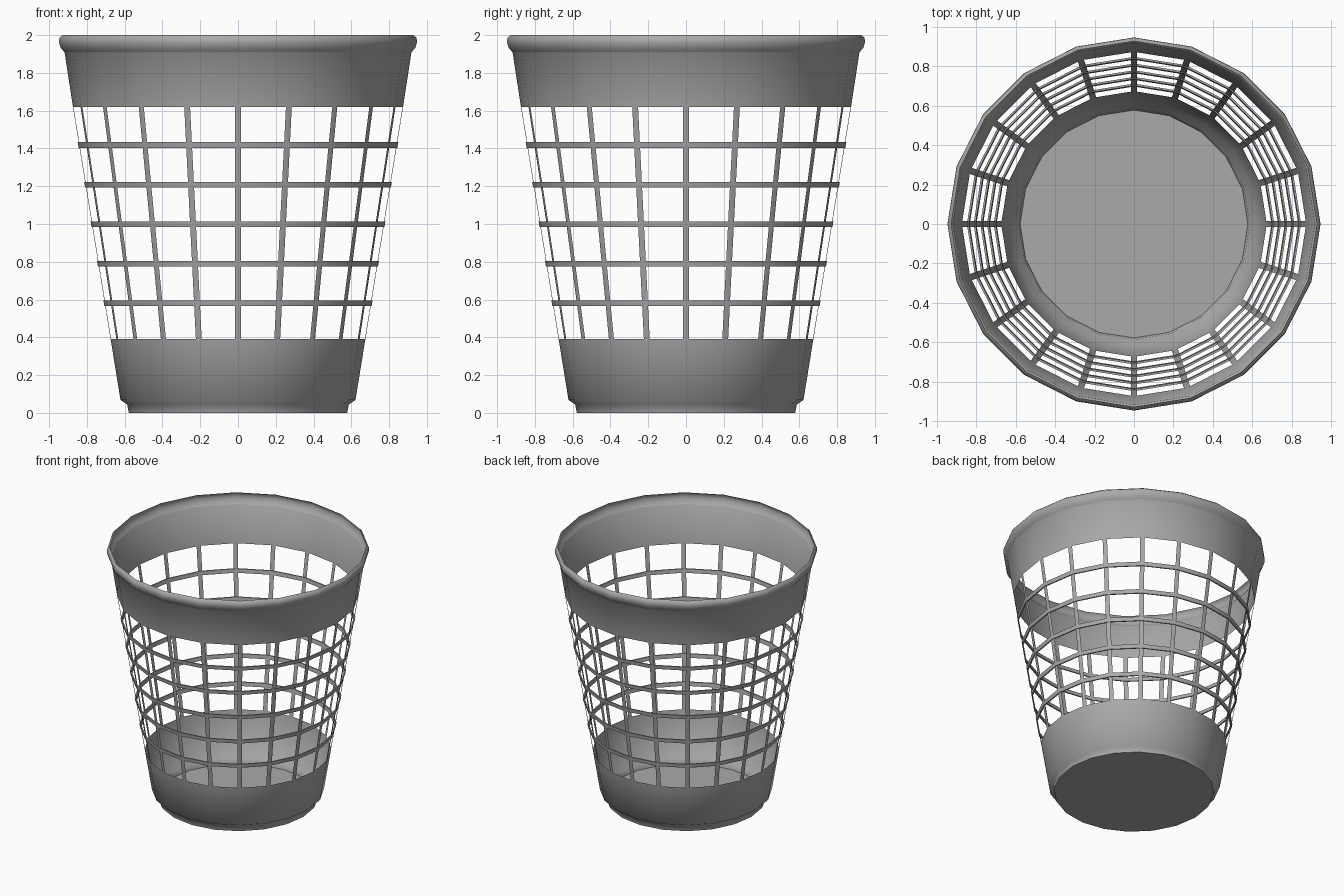
import bpy, bmesh, math
from mathutils import Vector

if "Cube" in bpy.data.objects:
    bpy.data.objects.remove(bpy.data.objects["Cube"])

SIDES = 20
RIB = 0.0165            # half width of an upright rib
HOLE_LOW, HOLE_HIGH = 0.39, 1.62
RINGS = [0.58 + 0.2095 * k for k in range(5)]
RING_H, RING_T = 0.015, 0.005   # half height and half thickness of a ring

grey = bpy.data.materials.new("grey_plastic")
grey.diffuse_color = (0.4, 0.4, 0.4, 1)
grey.use_nodes = True
grey.node_tree.nodes["Principled BSDF"].inputs["Base Color"].default_value = grey.diffuse_color


def corner(i, r, z):
    a = 2 * math.pi * i / SIDES
    return Vector((r * math.cos(a), r * math.sin(a), z))


def wall_radius(z):
    return 0.622 + (z - 0.068) * (0.921 - 0.622) / (1.91 - 0.068)


def finish(name, bm, angle):
    bmesh.ops.remove_doubles(bm, verts=bm.verts, dist=1e-4)
    mesh = bpy.data.meshes.new(name)
    bm.to_mesh(mesh)
    bm.free()
    mesh.materials.append(grey)
    ob = bpy.data.objects.new(name, mesh)
    bpy.context.collection.objects.link(ob)
    bpy.ops.object.select_all(action='DESELECT')
    ob.select_set(True)
    bpy.context.view_layer.objects.active = ob
    bpy.ops.object.shade_smooth_by_angle(angle=math.radians(angle))
    return ob


def lathe(name, profile, floor=False, closed=False):
    bm = bmesh.new()
    loops = [[bm.verts.new(corner(i, r, z)) for i in range(SIDES)] for r, z in profile]
    pairs = list(zip(loops, loops[1:]))
    if closed:
        pairs.append((loops[-1], loops[0]))
    for lo, hi in pairs:
        for i in range(SIDES):
            j = (i + 1) % SIDES
            bm.faces.new((lo[i], lo[j], hi[j], hi[i]))
    if floor:
        bm.faces.new(reversed(loops[0]))
    return finish(name, bm, 60)


# Base: flat floor, short foot, step out and solid lower band
lathe("base_and_lower_band",
      [(0.578, 0.0), (0.587, 0.045), (0.622, 0.068),
       (wall_radius(HOLE_LOW), HOLE_LOW)], floor=True)

# Upright ribs, each folded around a corner of the wall
bm = bmesh.new()
for i in range(SIDES):
    rows = []
    for z in (HOLE_LOW, HOLE_HIGH):
        prev, mid, nxt = (corner(i + d, wall_radius(z), z) for d in (-1, 0, 1))
        pts = (mid + (prev - mid).normalized() * RIB, mid,
               mid + (nxt - mid).normalized() * RIB)
        rows.append([bm.verts.new(p) for p in pts])
    for c in range(2):
        bm.faces.new((rows[0][c], rows[0][c + 1], rows[1][c + 1], rows[1][c]))
finish("upright_ribs", bm, 60)

# Horizontal rings, thin flat hoops following the slope of the wall
for n, z in enumerate(RINGS):
    lo, hi = z - RING_H, z + RING_H
    lathe(f"ring_{n + 1}",
          [(wall_radius(lo) + RING_T, lo), (wall_radius(hi) + RING_T, hi),
           (wall_radius(hi) - RING_T, hi), (wall_radius(lo) - RING_T, lo)], closed=True)

# Solid upper band with the rounded rim around the mouth
lathe("upper_band_and_rim",
      [(wall_radius(HOLE_HIGH), HOLE_HIGH), (0.918, 1.908), (0.923, 1.914),
       (0.94, 1.935), (0.947, 1.96), (0.946, 1.985), (0.928, 2.0)])
